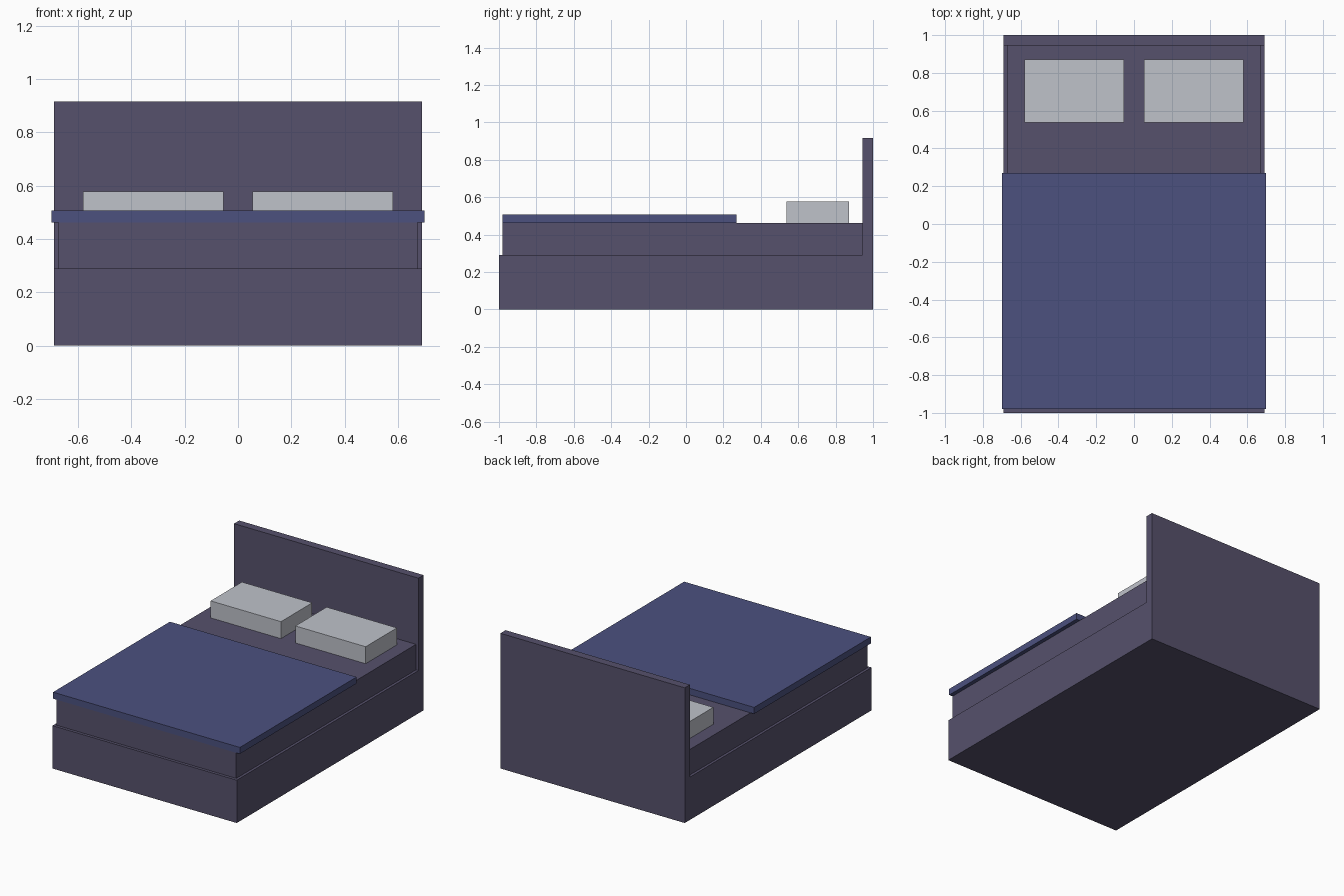
import bpy, bmesh

if "Cube" in bpy.data.objects:
    bpy.data.objects.remove(bpy.data.objects["Cube"])


def material(name, rgb):
    """Flat colour from 0-255 sRGB values, stored as linear."""
    m = bpy.data.materials.new(name)
    lin = [((c / 255 + 0.055) / 1.055) ** 2.4 for c in rgb]
    m.diffuse_color = (*lin, 1.0)
    m.use_nodes = True
    m.node_tree.nodes["Principled BSDF"].inputs["Base Color"].default_value = m.diffuse_color
    return m


def extrude_x(name, profile, x0, x1, mat):
    """Extrude a (y, z) profile along x into a closed solid."""
    bm = bmesh.new()
    face = bm.faces.new([bm.verts.new((x0, y, z)) for y, z in profile])
    res = bmesh.ops.extrude_face_region(bm, geom=[face])
    moved = [v for v in res["geom"] if isinstance(v, bmesh.types.BMVert)]
    bmesh.ops.translate(bm, verts=moved, vec=(x1 - x0, 0, 0))
    bmesh.ops.recalc_face_normals(bm, faces=bm.faces)
    mesh = bpy.data.meshes.new(name)
    bm.to_mesh(mesh)
    bm.free()
    mesh.materials.append(mat)
    obj = bpy.data.objects.new(name, mesh)
    bpy.context.collection.objects.link(obj)
    return obj


def box(name, x, y, z, mat):
    return extrude_x(name, [(y[0], z[0]), (y[1], z[0]), (y[1], z[1]), (y[0], z[1])], *x, mat)


purple = material("dusky purple", (86, 81, 108))
blue = material("blanket blue", (76, 81, 127))
grey = material("pillow grey", (191, 194, 202))

BASE_TOP, BED_TOP, HEAD_Y = 0.29, 0.463, 0.945

# Bed base and headboard share one L-shaped side profile
extrude_x("bed_frame", [(-1, 0), (1, 0), (1, 0.916), (HEAD_Y, 0.916),
                        (HEAD_Y, BASE_TOP), (-1, BASE_TOP)], -0.691, 0.691, purple)

# Mattress, slightly inset from the base
box("mattress", (-0.673, 0.673), (-0.98, HEAD_Y), (BASE_TOP, BED_TOP), purple)

# Blanket overhanging the mattress sides
box("blanket", (-0.70, 0.70), (-0.98, 0.27), (BED_TOP, 0.507), blue)

# Pair of pillows
for side, s in (("left", -1), ("right", 1)):
    box(f"{side}_pillow", sorted((s * 0.054, s * 0.581)), (0.537, 0.872), (BED_TOP, 0.578), grey)
